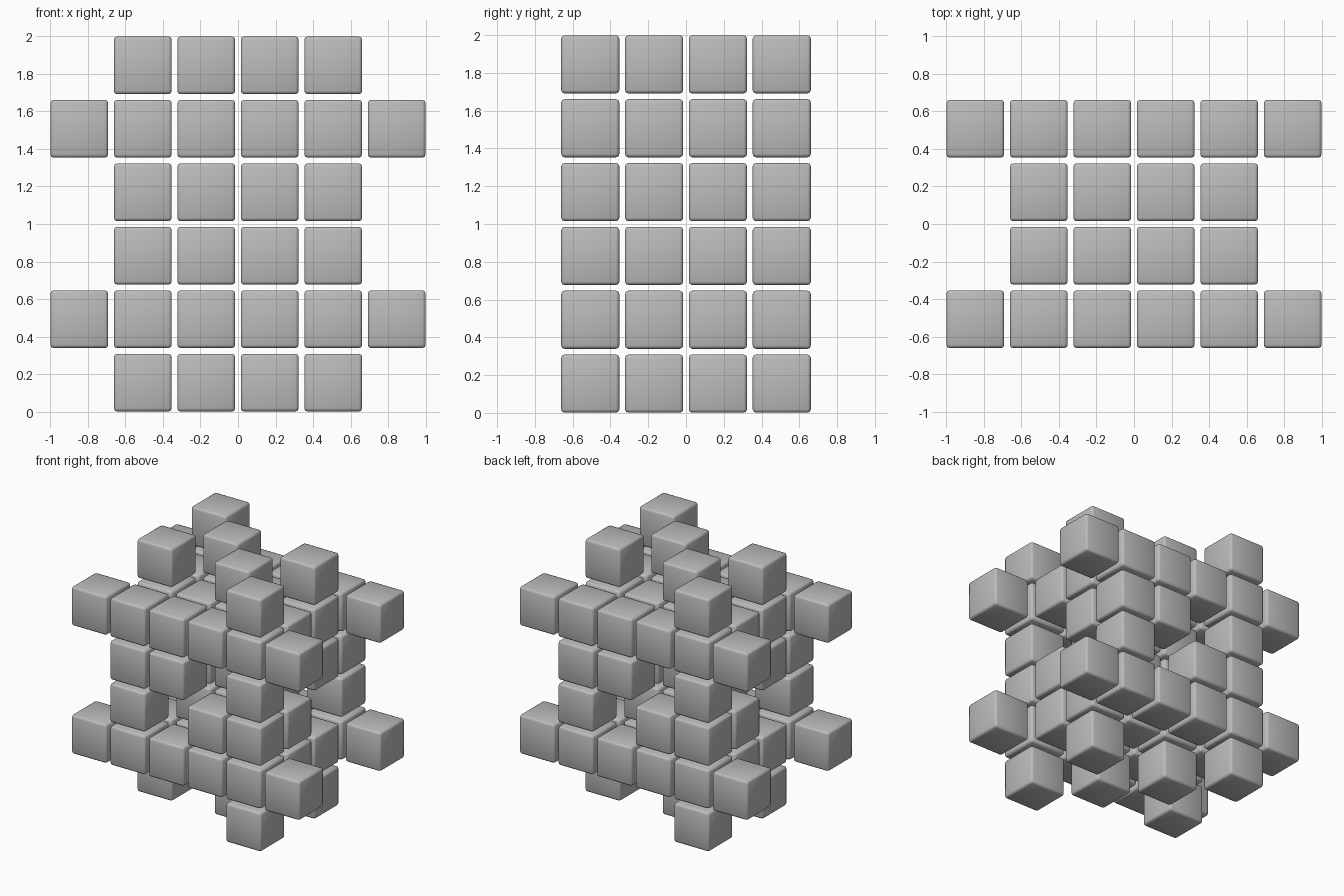
import bpy, bmesh
from mathutils import Matrix

old = bpy.data.objects.get("Cube")
if old:
    bpy.data.objects.remove(old, do_unlink=True)

PITCH, SIZE, BEVEL = 0.338, 0.308, 0.018

grey = bpy.data.materials.new("plain grey")
grey.use_nodes = True
color = (0.5, 0.5, 0.5, 1)
grey.diffuse_color = color
grey.node_tree.nodes["Principled BSDF"].inputs["Base Color"].default_value = color


def centre(i, j, k):
    """Grid cell (6 x 4 x 6) to its position."""
    return ((i - 2.5) * PITCH, (j - 1.5) * PITCH, 1 + (k - 2.5) * PITCH)


def block_group(name, cells):
    """One object made of softly bevelled blocks."""
    bm = bmesh.new()
    for cell in cells:
        bmesh.ops.create_cube(bm, size=SIZE, matrix=Matrix.Translation(centre(*cell)))
    bmesh.ops.bevel(bm, geom=bm.edges[:], offset=BEVEL, segments=2,
                    profile=0.5, affect='EDGES')
    for f in bm.faces:
        f.smooth = True
    mesh = bpy.data.meshes.new(name)
    bm.to_mesh(mesh)
    bm.free()
    mesh.materials.append(grey)
    obj = bpy.data.objects.new(name, mesh)
    bpy.context.collection.objects.link(obj)


def with_half_turn(cells):
    """Add the copies turned half way round the vertical axis."""
    return set(cells) | {(5 - i, 3 - j, k) for i, j, k in cells}


# Core: a block of four by four by four with two diagonal gaps in each side
gaps = with_half_turn([(3, 0, 3), (2, 0, 2), (4, 1, 3), (4, 2, 2)])
core = [(i, j, k) for i in range(1, 5) for j in range(4) for k in range(1, 5)]
block_group("core_blocks", [c for c in core if c not in gaps])

# Side knobs: the ends of the four long rows
for side, i in (("right", 0), ("left", 5)):
    block_group(side + "_knobs", [(i, j, k) for j in (0, 3) for k in (1, 4)])

# Knobs on the top and the bottom
for name, k in (("bottom_knobs", 0), ("top_knobs", 5)):
    block_group(name, with_half_turn([(1, 1, k), (1, 3, k), (2, 2, k)]))
